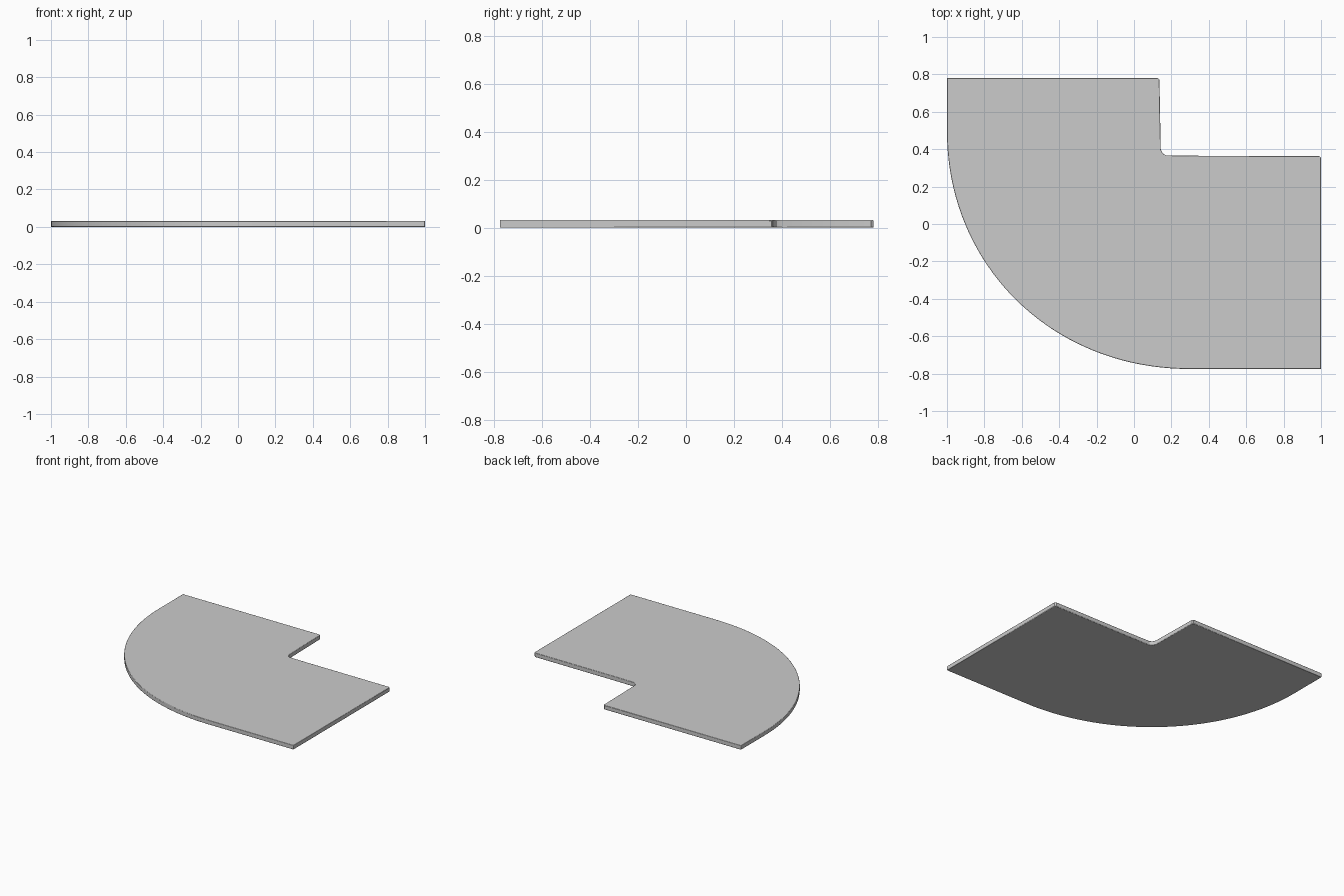
import bpy, bmesh
from math import sin, cos, pi

if "Cube" in bpy.data.objects:
    bpy.data.objects.remove(bpy.data.objects["Cube"])

THICK = 0.032

# outline: straight edges, notch with a small fillet, and slightly squared outer curve
outline = [(1, -0.775), (1, 0.355), (0.99, 0.363), (0.31, 0.365), (0.17, 0.367),
           (0.153, 0.378), (0.143, 0.4), (0.136, 0.77), (0.128, 0.78),
           (-1, 0.78)]
STEPS, POWER = 40, 2.05
for i in range(STEPS + 1):
    a = i / STEPS * pi / 2
    c, s = max(cos(a), 0), max(sin(a), 0)
    outline.append((0.3 - 1.3 * c ** (2 / POWER), 0.5 - 1.275 * s ** (2 / POWER)))

# extrude the outline into a thin slab
bm = bmesh.new()
face = bm.faces.new([bm.verts.new((x, y, 0)) for x, y in outline])
ext = bmesh.ops.extrude_face_region(bm, geom=[face])
top = [v for v in ext["geom"] if isinstance(v, bmesh.types.BMVert)]
bmesh.ops.translate(bm, verts=top, vec=(0, 0, THICK))
bmesh.ops.recalc_face_normals(bm, faces=bm.faces)
mesh = bpy.data.meshes.new("curved_corner_slab")
bm.to_mesh(mesh)
bm.free()
slab = bpy.data.objects.new("curved_corner_slab", mesh)
bpy.context.collection.objects.link(slab)

# softened rim
bevel = slab.modifiers.new("rim", "BEVEL")
bevel.width = 0.003
bevel.segments = 2
bevel.limit_method = "ANGLE"
bevel.angle_limit = 1.0

bpy.context.view_layer.objects.active = slab
slab.select_set(True)
bpy.ops.object.shade_smooth_by_angle()
